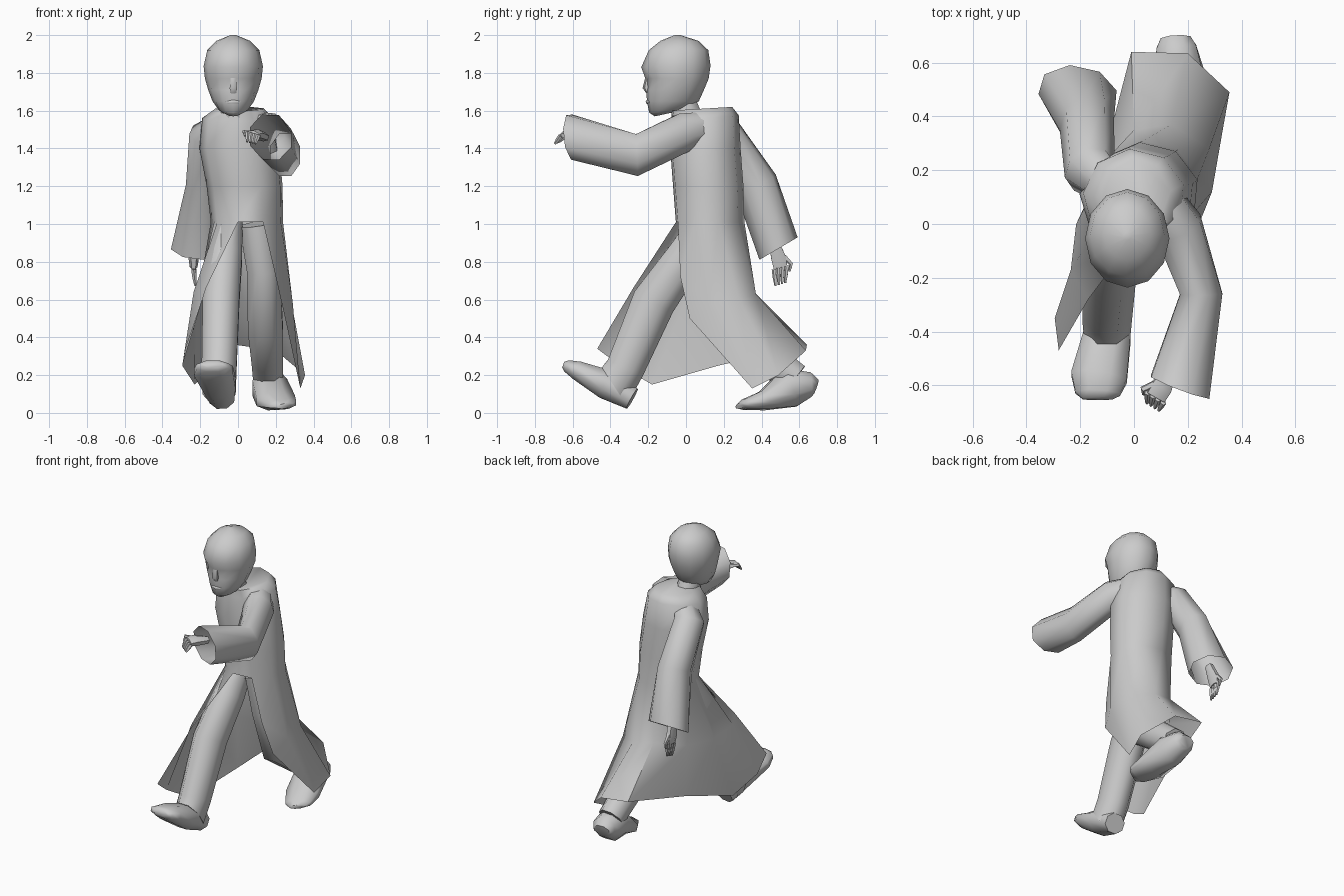
import bpy, bmesh
from math import sin, cos, radians, pi
from mathutils import Vector

cube = bpy.data.objects.get("Cube")
if cube:
    bpy.data.objects.remove(cube)

grey = bpy.data.materials.new("plain grey")
grey.use_nodes = True
grey.diffuse_color = (0.6, 0.6, 0.6, 1)
grey.node_tree.nodes["Principled BSDF"].inputs["Base Color"].default_value = (0.6, 0.6, 0.6, 1)


def loft(name, rings, open_from=None, cap_start=True, cap_end=True, angle=60):
    """Skin rings of points; spans from open_from onward are left unjoined at the seam."""
    bm = bmesh.new()
    rows = [[bm.verts.new(p) for p in ring] for ring in rings]
    n = len(rows[0])
    for r in range(len(rows) - 1):
        a, b = rows[r], rows[r + 1]
        last = n - 1 if open_from is not None and r >= open_from else n
        for i in range(last):
            j = (i + 1) % n
            bm.faces.new((a[i], a[j], b[j], b[i]))
    if cap_start:
        bm.faces.new(rows[0])
    if cap_end:
        bm.faces.new(rows[-1])
    bmesh.ops.recalc_face_normals(bm, faces=bm.faces)
    mesh = bpy.data.meshes.new(name)
    bm.to_mesh(mesh)
    bm.free()
    mesh.materials.append(grey)
    obj = bpy.data.objects.new(name, mesh)
    bpy.context.collection.objects.link(obj)
    bpy.ops.object.select_all(action='DESELECT')
    obj.select_set(True)
    bpy.context.view_layer.objects.active = obj
    bpy.ops.object.shade_smooth_by_angle(angle=radians(angle))
    return obj


def limb(name, stations, sides=8, side=(1, 0, 0), end=None, cap_start=True, cap_end=True):
    """Tube through stations of (x, y, z, half width, half depth); end tilts the last ring."""
    pts = [Vector(s[:3]) for s in stations]
    rings = []
    for k, s in enumerate(stations):
        t = (pts[min(k + 1, len(pts) - 1)] - pts[max(k - 1, 0)]).normalized()
        if end and k == len(pts) - 1:
            t = Vector(end).normalized()
        u = Vector(side)
        u = (u - t * u.dot(t)).normalized()
        v = t.cross(u)
        rings.append([pts[k] + u * s[3] * cos(2 * pi * (i + .5) / sides)
                      + v * s[4] * sin(2 * pi * (i + .5) / sides) for i in range(sides)])
    return loft(name, rings, cap_start=cap_start, cap_end=cap_end)


# Robe: nine columns, running from the front opening round the right, back and left
def body_ring(z, cx, cy, rx, ry, rise=0):
    ring = []
    for i in range(9):
        a = radians(-105 - 40 * i)
        ring.append((cx + rx * cos(a), cy + ry * sin(a), z + rise * sin(a)))
    return ring


skirt_mid = [(-.17, -.28, .66), (-.235, -.17, .64), (-.215, 0, .6), (-.13, .18, .6), (0, .35, .65),
             (.14, .37, .63), (.28, .28, .6), (.29, .12, .58), (.2, -.03, .72)]
hem = [(-.28, -.47, .34), (-.295, -.35, .25), (-.23, -.18, .15), (-.12, .17, .25), (-.01, .64, .36),
       (.2, .635, .33), (.355, .49, .2), (.33, .35, .13), (.25, .02, .5)]
loft("robe", [
    body_ring(1.61, .01, .08, .13, .165, .01),
    body_ring(1.56, 0, .1, .19, .18, .015),
    body_ring(1.4, .01, .1, .215, .19),
    body_ring(1.2, .038, .115, .205, .19),
    body_ring(1.01, .05, .125, .195, .185),
    skirt_mid, hem], open_from=4, cap_end=False)

# Head: (front z, back z, front y, back y, half width)
HEAD_X, COLS = -.025, 12
head_rows = [(1.57, 1.595, -.165, -.05, .035), (1.59, 1.61, -.195, .02, .075), (1.65, 1.65, -.207, .068, .11),
             (1.71, 1.71, -.21, .095, .133), (1.77, 1.77, -.215, .12, .15), (1.83, 1.84, -.237, .13, .157),
             (1.92, 1.92, -.197, .118, .138), (1.97, 1.97, -.135, .065, .088), (2, 2, -.06, -.03, .015)]
head = []
for row, (zf, zb, yf, yb, w) in enumerate(head_rows):
    ring = []
    for i in range(COLS):
        a = 2 * pi * i / COLS
        f = (1 + cos(a)) / 2
        y = yb + (yf - yb) * f
        if row == 4 and i in (1, COLS - 1):      # eye sockets
            y += .018
        ring.append((HEAD_X + w * sin(a), y, zb + (zf - zb) * f))
    head.append(ring)
loft("head", head)
limb("neck", [(-.02, .01, 1.56, .075, .085), (HEAD_X, -.02, 1.65, .07, .075)],
     cap_start=False, cap_end=False)
limb("nose", [(HEAD_X, -.2, 1.79, .014, .012), (HEAD_X, -.208, 1.72, .022, .022),
              (HEAD_X, -.198, 1.695, .02, .012)], sides=6)
limb("mouth", [(HEAD_X - .035, -.19, 1.645, .006, .008), (HEAD_X, -.204, 1.647, .012, .01),
               (HEAD_X + .035, -.19, 1.645, .006, .008)], sides=6, side=(0, 0, 1))

# Sleeves, open at the slanted cuffs
limb("left_sleeve", [(.07, .13, 1.52, .08, .08), (.165, -.01, 1.485, .095, .11),
                     (.25, -.26, 1.365, .085, .12), (.172, -.605, 1.46, .125, .128)],
     end=(-.35, -.93, -.1), cap_start=False, cap_end=False)
limb("right_sleeve", [(-.08, .13, 1.53, .07, .07), (-.165, .2, 1.47, .095, .105),
                      (-.175, .37, 1.21, .1, .12), (-.21, .49, .87, .15, .115)],
     side=(1, -.3, 0), end=(0, .5, -.85), cap_start=False, cap_end=False)


# Hands: a palm with four fingers and a thumb
def hand(name, wrist, palm, knuckle, tip, across):
    w, p, k, t, s = (Vector(q) for q in (wrist, palm, knuckle, tip, across))
    limb(name + "_palm", [(*w, .028, .024), (*p, .045, .028), (*k, .042, .02)], sides=6, side=s)
    for i in range(4):
        base = k + s * (i - 1.5) * .024
        end = t + s * (i - 1.5) * .018
        limb(name + "_finger", [(*base, .012, .013), (*((base + end) / 2), .011, .012),
                                (*end, .006, .006)], sides=5, side=s)
    limb(name + "_thumb", [(*(p + s * .03), .015, .015), (*(k + s * .06), .012, .012),
                           (*(k * .6 + t * .4 + s * .05), .006, .006)], sides=5, side=s)


hand("left_hand", (.14, -.53, 1.46), (.1, -.61, 1.475), (.08, -.645, 1.475), (.07, -.68, 1.43), (-.8, .5, .2))
hand("right_hand", (-.22, .46, .92), (-.235, .49, .82), (-.235, .5, .77), (-.225, .5, .68), (0, .95, .3))

# Trousers; the right one runs straight down to the heel
limb("right_leg", [(-.05, .1, 1, .08, .09), (-.07, .0, .83, .1, .11),
                   (-.09, -.17, .59, .105, .125), (-.1, -.32, .24, .1, .11),
                   (-.1, -.38, .14, .095, .13)], end=(0, -.84, -.55))
limb("left_leg", [(.1, .09, 1, .1, .11), (.135, .12, .76, .095, .12), (.145, .22, .45, .1, .12),
                  (.155, .43, .29, .09, .1), (.16, .58, .18, .085, .09)])

# Shoes, with rounded toes
limb("right_shoe", [(-.085, -.285, .075, .07, .065), (-.1, -.42, .15, .095, .085),
                    (-.13, -.57, .222, .113, .055), (-.135, -.63, .248, .09, .035),
                    (-.135, -.65, .255, .06, .018)])
limb("left_shoe", [(.155, .69, .14, .06, .04), (.157, .66, .15, .08, .07),
                   (.168, .55, .135, .1, .115), (.2, .41, .065, .113, .055),
                   (.235, .31, .045, .085, .03), (.25, .285, .037, .05, .015)])
